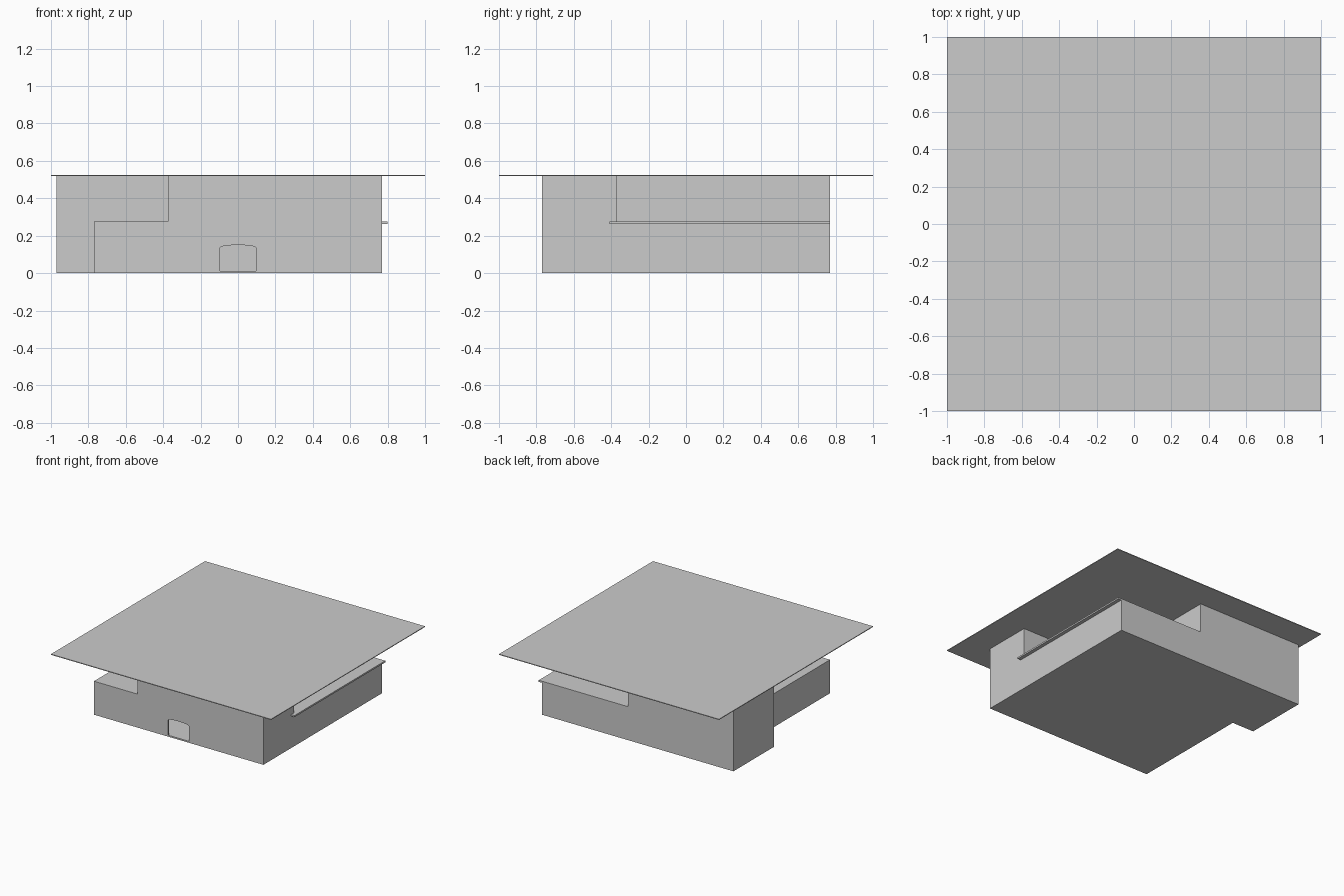
import bpy, bmesh, math

if "Cube" in bpy.data.objects:
    bpy.data.objects.remove(bpy.data.objects["Cube"])

WALL = 0.013
GROUND, STOREY, ROOF = 0.008, 0.275, 0.518

# Counter-clockwise floor plans of the two storeys
LOWER = [(-.77, -.77), (.77, -.77), (.77, .77), (-.97, .77), (-.97, .24), (-.77, .24)]
UPPER = [(-.375, -.77), (.77, -.77), (.77, -.37), (-.01, -.37), (-.01, .77),
         (-.97, .77), (-.97, .24), (-.375, .24)]


def rect(x0, x1, y0, y1):
    return [(x0, y0), (x1, y0), (x1, y1), (x0, y1)]


def inset(plan, t):
    """Move every edge of a right-angled plan inwards by t."""
    out = []
    for i, (x, y) in enumerate(plan):
        px, py = plan[i - 1]
        nx, ny = plan[(i + 1) % len(plan)]
        dx, dy = 0, 0
        for ex, ey in ((x - px, y - py), (nx - x, ny - y)):
            length = math.hypot(ex, ey)
            dx -= ey / length * t
            dy += ex / length * t
        out.append((x + dx, y + dy))
    return out


def finish(name, bm):
    bmesh.ops.recalc_face_normals(bm, faces=bm.faces[:])
    mesh = bpy.data.meshes.new(name)
    bm.to_mesh(mesh)
    bm.free()
    obj = bpy.data.objects.new(name, mesh)
    bpy.context.collection.objects.link(obj)
    return obj


def slab(name, plan, z0, z1):
    bm = bmesh.new()
    face = bm.faces.new([bm.verts.new((x, y, z0)) for x, y in plan])
    top = bmesh.ops.extrude_face_region(bm, geom=[face], use_keep_orig=True)
    verts = [v for v in top["geom"] if isinstance(v, bmesh.types.BMVert)]
    bmesh.ops.translate(bm, verts=verts, vec=(0, 0, z1 - z0))
    return finish(name, bm)


def walls(name, plan, z0, z1):
    """Hollow ring of walls standing on a plan."""
    bm = bmesh.new()
    inner = inset(plan, WALL)
    rings = [[bm.verts.new((x, y, z)) for x, y in p]
             for p, z in ((plan, z0), (plan, z1), (inner, z1), (inner, z0))]
    n = len(plan)
    for r in range(4):
        a, b = rings[r], rings[(r + 1) % 4]
        for i in range(n):
            j = (i + 1) % n
            bm.faces.new((a[i], a[j], b[j], b[i]))
    return finish(name, bm)


# Floors and storeys
slab("ground_floor", LOWER, 0, GROUND)
lower = walls("lower_walls", LOWER, GROUND, STOREY)
slab("terrace_floor", inset(LOWER, WALL), STOREY - .013, STOREY)
walls("upper_walls", UPPER, STOREY, ROOF)

# Narrow ledge along the right-hand terrace
slab("balcony_ledge", rect(.77, .80, -.41, .77), STOREY - .013, STOREY)

# Wide flat roof
slab("roof", rect(-1, 1, -1, 1), ROOF, ROOF + .006)

# Arched doorway cut through the front wall
bm = bmesh.new()
outline = [(-.095, .012), (.095, .012)]
outline += [(.095 * math.cos(math.pi * i / 8), .137 + .013 * math.sin(math.pi * i / 8))
            for i in range(9)]
face = bm.faces.new([bm.verts.new((x, -.85, z)) for x, z in outline])
ext = bmesh.ops.extrude_face_region(bm, geom=[face], use_keep_orig=True)
bmesh.ops.translate(bm, vec=(0, .15, 0),
                    verts=[v for v in ext["geom"] if isinstance(v, bmesh.types.BMVert)])
cutter = finish("door_cutter", bm)
cutter.hide_render = True
mod = lower.modifiers.new("doorway", 'BOOLEAN')
mod.operation = 'DIFFERENCE'
mod.solver = 'EXACT'
mod.object = cutter
bpy.context.view_layer.objects.active = lower
bpy.ops.object.modifier_apply(modifier=mod.name)
bpy.data.objects.remove(cutter)
